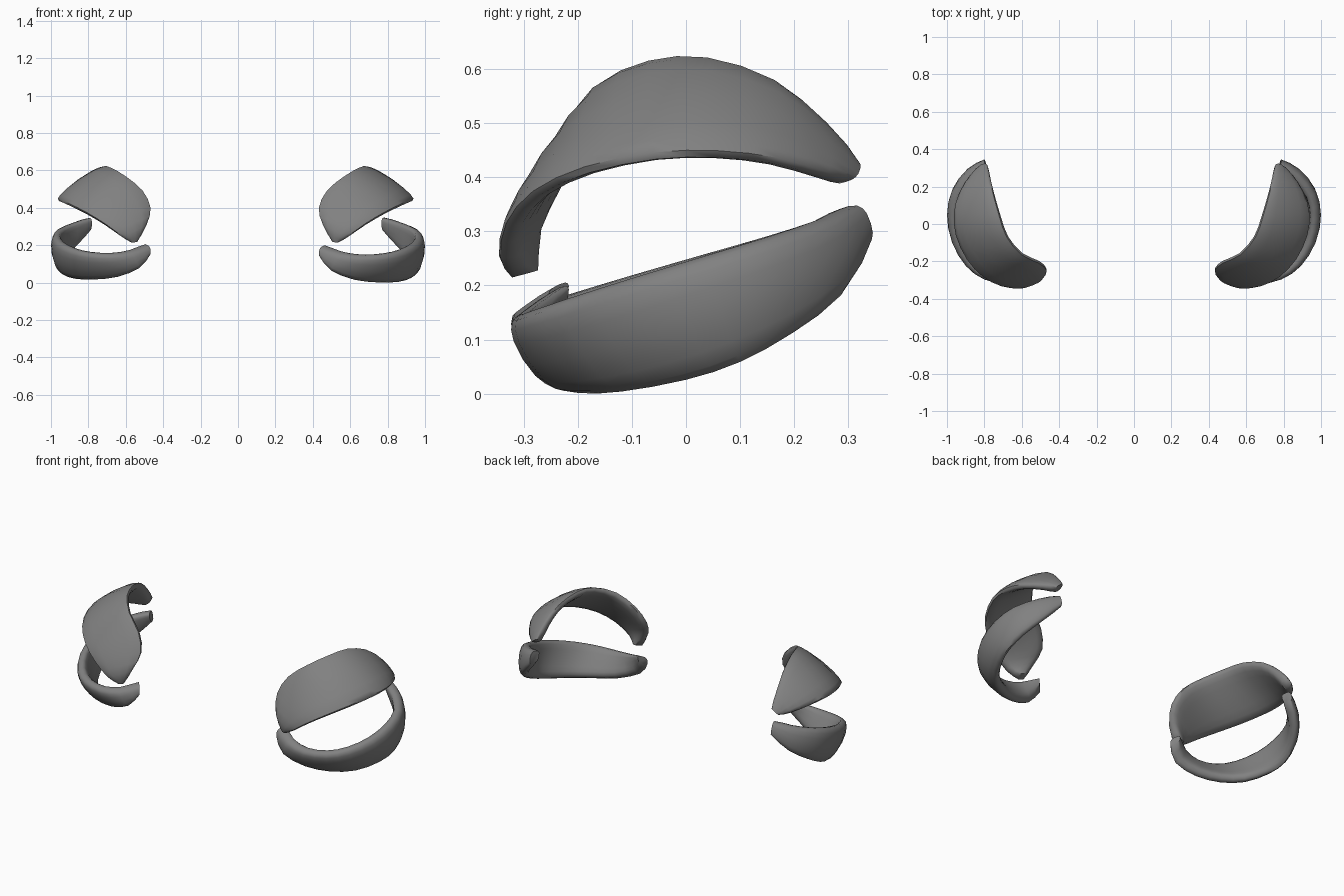
import bpy, bmesh, math
from mathutils import Vector

if "Cube" in bpy.data.objects:
    bpy.data.objects.remove(bpy.data.objects["Cube"])

C = Vector((0.66, 0.0, 0.30))   # centre of the round hollow behind the lids

# Each lid: edge along the opening, and the far edge (inner corner to outer corner)
UPPER_RIM = [(.54, -.32, .215), (.59, -.345, .25), (.68, -.335, .315), (.78, -.285, .375), (.87, -.19, .42),
             (.93, -.06, .447), (.94, .06, .45), (.91, .17, .437), (.85, .265, .41), (.80, .31, .395)]
UPPER_BACK = [(.50, -.305, .22), (.452, -.295, .31), (.43, -.25, .40), (.475, -.21, .495), (.57, -.165, .573),
              (.65, -.07, .618), (.69, .04, .624), (.725, .165, .582), (.745, .255, .507), (.755, .32, .43)]
LOWER_RIM = [(.44, -.25, .19), (.54, -.305, .15), (.66, -.325, .132), (.79, -.30, .139), (.89, -.23, .162),
             (.965, -.11, .20), (.99, .03, .243), (.965, .16, .283), (.88, .265, .32), (.785, .322, .352)]
LOWER_BACK = [(.435, -.255, .135), (.495, -.28, .062), (.62, -.25, .012), (.75, -.20, -.003), (.86, -.12, .0),
              (.93, 0, .022), (.955, .10, .055), (.935, .20, .11), (.875, .29, .18), (.785, .345, .275)]


def power(v, e):
    return math.copysign(abs(v) ** e, v)


def refine(points):
    """Add a smooth in-between point to every span."""
    p = [Vector(q) for q in points]
    out = []
    for i in range(len(p) - 1):
        before, after = p[max(i - 1, 0)], p[min(i + 2, len(p) - 1)]
        out += [p[i], (p[i] + p[i + 1]) * 0.5625 - (before + after) * 0.0625]
    return out + [p[-1]]


def section(a, b, t, flat, n=16):
    """Rounded closed section between edge points a and b; flat reduces its bulge."""
    a, b = a - C, b - C
    ra, rb = a.length, b.length
    pts = []
    for k in range(n):
        ang = 2 * math.pi * k / n
        s = 0.5 + 0.53 * power(math.cos(ang), 0.75)
        depth = t / 2 * (1 - power(math.sin(ang), 0.65)) - 0.01
        d = a.normalized().slerp(b.normalized(), s)
        base = (d * (ra + (rb - ra) * s)).lerp(a + (b - a) * s, flat)
        pts.append(C + base - d * depth)
    return pts


def make_lid(name, rim, back, t, flat, place):
    bm = bmesh.new()
    rings = []
    rim, back = refine(rim), refine(back)
    last = len(rim) - 1
    for i, (a, b) in enumerate(zip(rim, back)):
        pts = section(a, b, t, flat)
        if i in (0, last):                      # soften the two corner ends
            mid = sum(pts, Vector()) / len(pts)
            pts = [mid + (p - mid) * 0.9 for p in pts]
        rings.append([bm.verts.new(place(p)) for p in pts])
    n = len(rings[0])
    for r, q in zip(rings, rings[1:]):
        for k in range(n):
            j = (k + 1) % n
            bm.faces.new((r[k], r[j], q[j], q[k]))
    bm.faces.new(rings[0][::-1])
    bm.faces.new(rings[-1])
    bmesh.ops.recalc_face_normals(bm, faces=bm.faces)
    mesh = bpy.data.meshes.new(name)
    bm.to_mesh(mesh)
    bm.free()
    mesh.materials.append(lid_grey)
    ob = bpy.data.objects.new(name, mesh)
    bpy.context.collection.objects.link(ob)
    bpy.ops.object.select_all(action='DESELECT')
    ob.select_set(True)
    bpy.context.view_layer.objects.active = ob
    bpy.ops.object.shade_smooth_by_angle(angle=math.radians(60))


def same(p):
    return p.copy()


lid_grey = bpy.data.materials.new("dark_grey")
lid_grey.diffuse_color = (0.22, 0.22, 0.22, 1)
lid_grey.use_nodes = True
lid_grey.node_tree.nodes["Principled BSDF"].inputs["Base Color"].default_value = lid_grey.diffuse_color

# Right pair, then the slightly narrower mirrored left pair
make_lid("upper_eyelid_right", UPPER_RIM, UPPER_BACK, 0.055, 0.75, same)
make_lid("lower_eyelid_right", LOWER_RIM, LOWER_BACK, 0.065, 0.1, same)
make_lid("upper_eyelid_left", UPPER_RIM, UPPER_BACK, 0.055, 0.75,
         lambda p: Vector((-(p.x * 0.98 + 0.044), p.y, p.z)))
make_lid("lower_eyelid_left", LOWER_RIM, LOWER_BACK, 0.065, 0.1,
         lambda p: Vector((-(p.x * 0.94 + 0.06), p.y, p.z * 0.95 + 0.016)))
